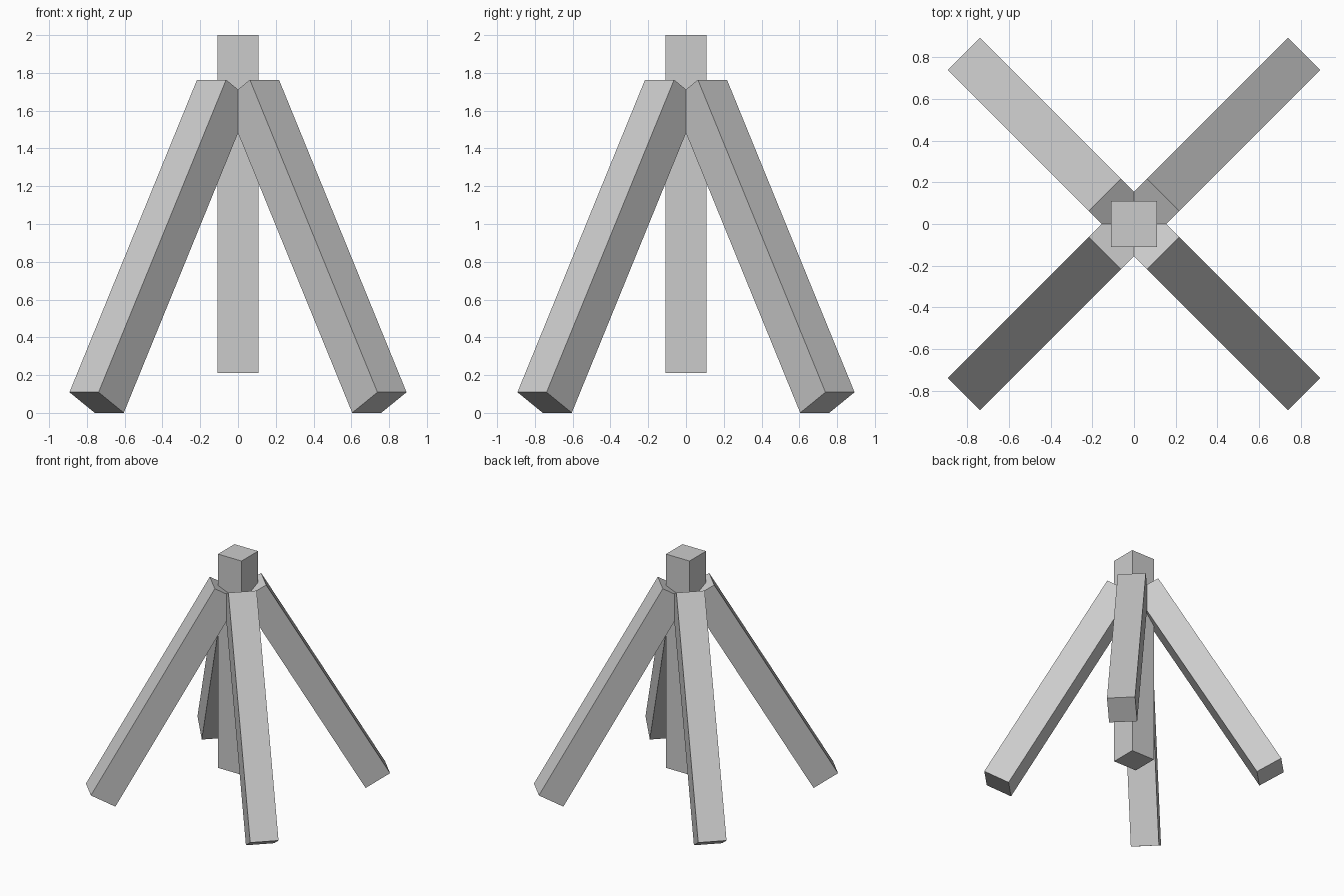
import bpy
import math
from mathutils import Matrix

cube = bpy.data.objects.get("Cube")
if cube:
    bpy.data.objects.remove(cube, do_unlink=True)

# Single plain grey material
GREY = (0.6, 0.6, 0.6, 1.0)
grey = bpy.data.materials.new("plain grey")
grey.use_nodes = True
grey.diffuse_color = GREY
grey.node_tree.nodes["Principled BSDF"].inputs["Base Color"].default_value = GREY

THICK = 0.218


def beam(name, length, location, rotation=(0, 0, 0)):
    """Square beam whose length runs along its own z axis."""
    bpy.ops.mesh.primitive_cube_add(size=1, location=location, rotation=rotation)
    obj = bpy.context.object
    obj.name = name
    obj.data.transform(Matrix.Diagonal((THICK, THICK, length, 1)))
    obj.data.materials.append(grey)
    return obj


# Central post, hanging clear of the ground
beam("center_post", 1.79, (0, 0, 1.105))

# Four diagonal legs leaning in against the post
RADIUS, TILT = 0.581, math.radians(30)
names = ("back_left_leg", "back_right_leg", "front_right_leg", "front_left_leg")
for i, name in enumerate(names):
    angle = math.radians(45 + 90 * i)
    beam(name, 1.91,
         (RADIUS * math.cos(angle), RADIUS * math.sin(angle), 0.882),
         (0, -TILT, angle))
